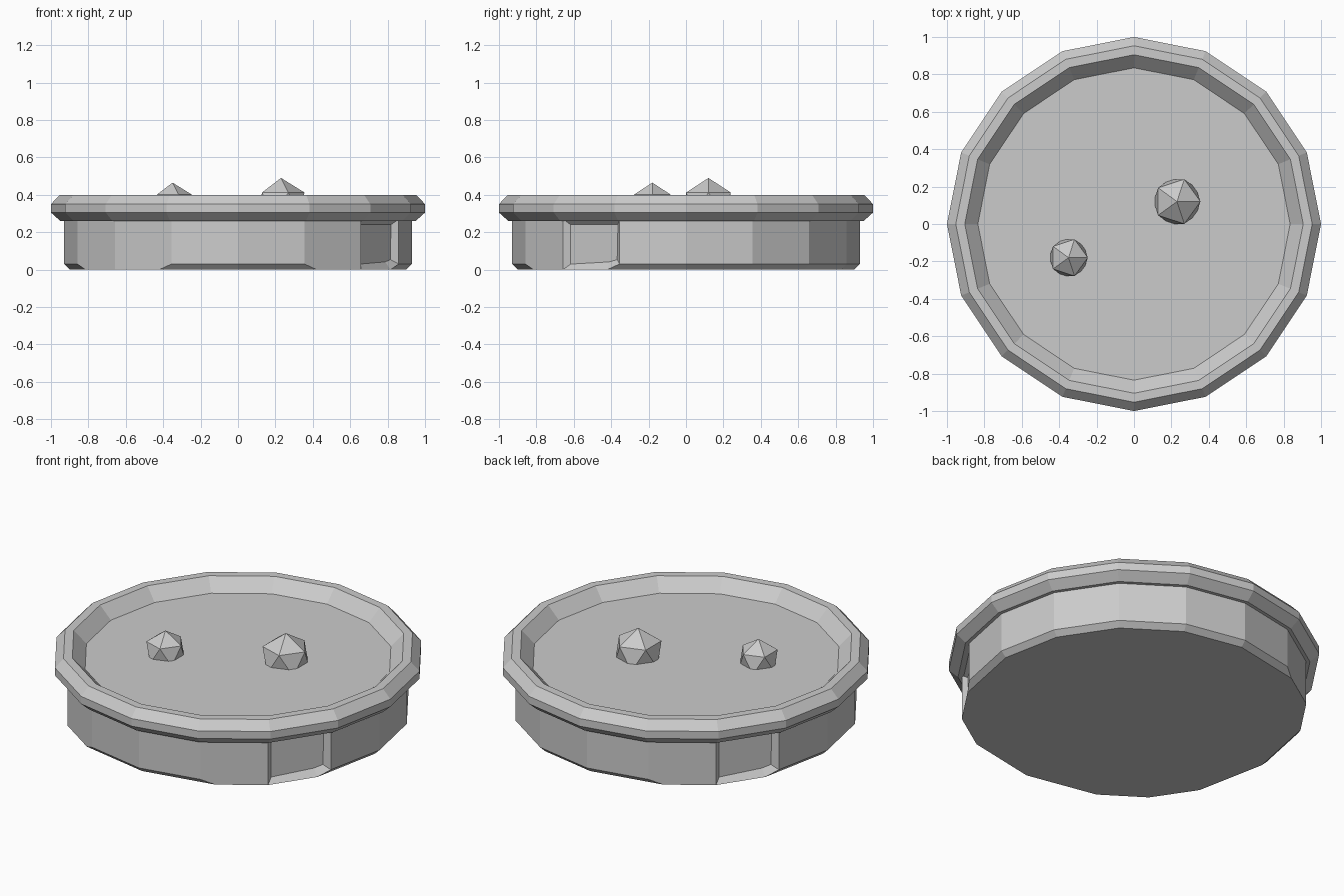
import bpy, bmesh, math
from mathutils import Vector

if "Cube" in bpy.data.objects:
    bpy.data.objects.remove(bpy.data.objects["Cube"])

SIDES = 16
grey = bpy.data.materials.new("plain_grey")
grey.diffuse_color = (0.6, 0.6, 0.6, 1)
grey.use_nodes = True
grey.node_tree.nodes["Principled BSDF"].inputs["Base Color"].default_value = grey.diffuse_color


def finish(name, bm):
    bmesh.ops.recalc_face_normals(bm, faces=bm.faces)
    me = bpy.data.meshes.new(name)
    bm.to_mesh(me)
    bm.free()
    me.materials.append(grey)
    ob = bpy.data.objects.new(name, me)
    bpy.context.collection.objects.link(ob)
    return ob


def ring(bm, r, z):
    return [bm.verts.new((r * math.cos(2 * math.pi * i / SIDES),
                          r * math.sin(2 * math.pi * i / SIDES), z)) for i in range(SIDES)]


def bridge(bm, a, b):
    return [bm.faces.new((a[i], a[(i + 1) % SIDES], b[(i + 1) % SIDES], b[i]))
            for i in range(SIDES)]


# Lid: chamfered rim with a sunken flat top
bm = bmesh.new()
profile = [(0.90, 0.26), (0.95, 0.26), (1.0, 0.305), (1.0, 0.35),
           (0.953, 0.40), (0.905, 0.40), (0.835, 0.328)]
rings = [ring(bm, r, z) for r, z in profile]
for a, b in zip(rings, rings[1:]):
    bridge(bm, a, b)
bm.faces.new(rings[-1])
bm.faces.new(rings[0])
finish("rim_and_top", bm)

# Body: bottom edge chamfered except at three diagonal corners
bm = bmesh.new()
low, high = ring(bm, 0.93, 0.0), ring(bm, 0.93, 0.27)
bridge(bm, low, high)
bm.faces.new(low)
bm.faces.new(high)
bmesh.ops.recalc_face_normals(bm, faces=bm.faces)
plain = {5, 6, 9, 10, 13, 14}
edges = [bm.edges.get((low[i], low[(i + 1) % SIDES])) for i in range(SIDES) if i not in plain]
bmesh.ops.bevel(bm, geom=edges, offset=0.03, segments=1, affect='EDGES', profile=0.5)
bmesh.ops.recalc_face_normals(bm, faces=bm.faces)

# Recessed grip panels on two opposite facets
for deg in (-33.75, 146.25):
    d = Vector((math.cos(math.radians(deg)), math.sin(math.radians(deg)), 0))
    face = max(bm.faces, key=lambda f: f.normal.dot(d))
    bmesh.ops.inset_individual(bm, faces=[face], thickness=0.042, depth=-0.03)
    bm.normal_update()
finish("body", bm)

# Two faceted knobs resting in the top
for name, x, y, r in (("large_knob", 0.23, 0.12, 0.14), ("small_knob", -0.35, -0.18, 0.115)):
    bm = bmesh.new()
    bmesh.ops.create_icosphere(bm, subdivisions=1, radius=r)
    bmesh.ops.translate(bm, verts=bm.verts, vec=(x, y, 0.35))
    finish(name, bm)
